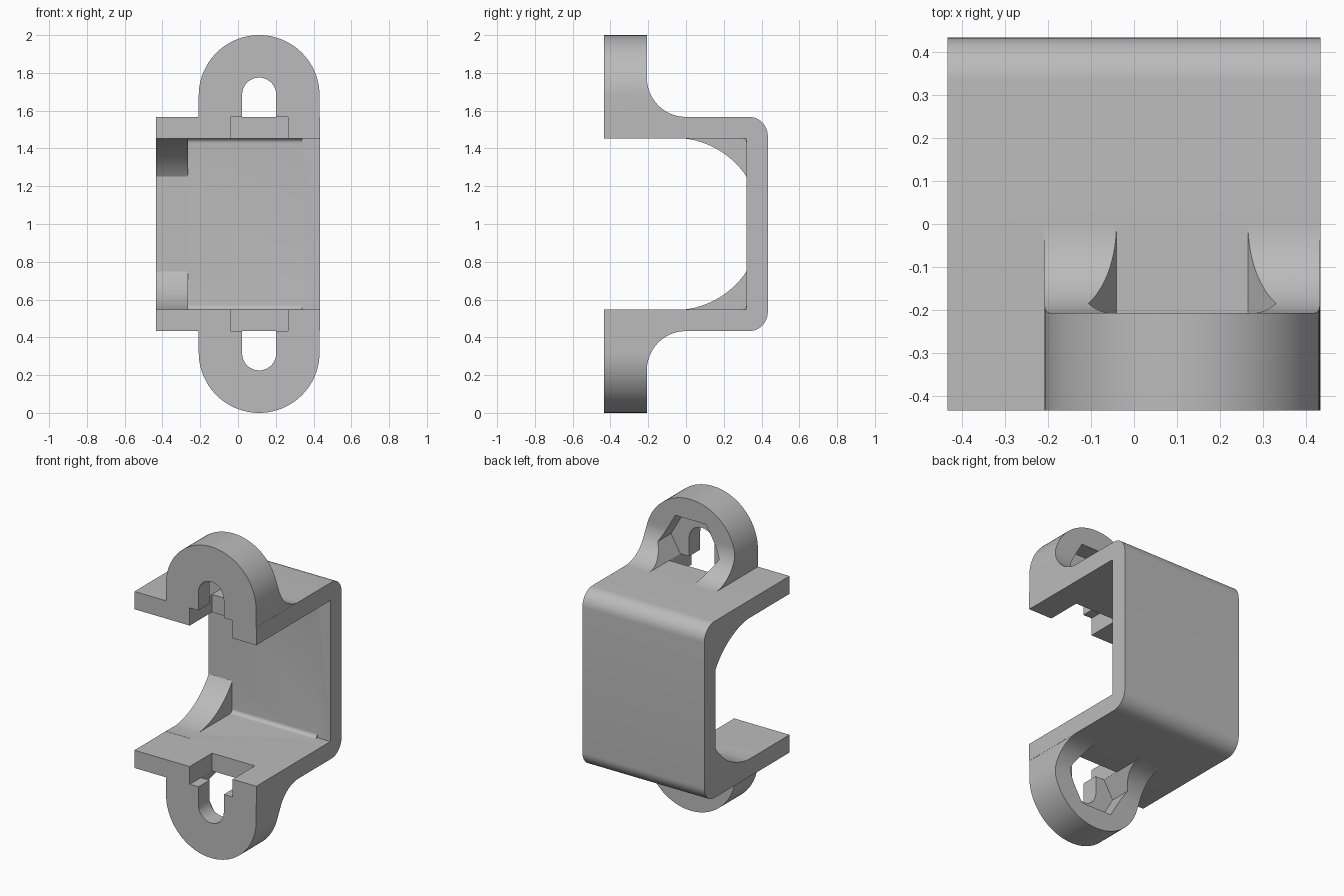
import bpy, bmesh
from math import sin, cos, pi, radians

old = bpy.data.objects.get("Cube")
if old:
    bpy.data.objects.remove(old, do_unlink=True)

HALF = 0.433            # half width and half depth
INNER, OUTER = 0.453, 0.567   # plate faces, measured from mid height
WALL = 0.32             # inner face of the back wall
EAR_X, EAR_R, EAR_H = 0.112, 0.32, 0.68
EAR_BACK = -0.207
MID = 1.0

grey = bpy.data.materials.new("light grey")
grey.use_nodes = True
grey.diffuse_color = (0.5, 0.5, 0.5, 1)
grey.node_tree.nodes["Principled BSDF"].inputs["Base Color"].default_value = (0.5, 0.5, 0.5, 1)


def arc(cx, cy, r, start, end, n=24):
    angles = [radians(start + (end - start) * i / n) for i in range(n + 1)]
    return [(cx + r * cos(a), cy + r * sin(a)) for a in angles]


def prism(name, points, axis, lo, hi, side=1):
    """Extrude a profile (across, height from middle) along x or y."""
    def place(p, d):
        z = MID + side * p[1]
        return (d, p[0], z) if axis == "x" else (p[0], d, z)
    bm = bmesh.new()
    ends = [[bm.verts.new(place(p, d)) for p in points] for d in (lo, hi)]
    bm.faces.new(ends[0])
    bm.faces.new(ends[1][::-1])
    n = len(points)
    for i in range(n):
        j = (i + 1) % n
        bm.faces.new((ends[0][i], ends[0][j], ends[1][j], ends[1][i]))
    bmesh.ops.recalc_face_normals(bm, faces=bm.faces)
    mesh = bpy.data.meshes.new(name)
    bm.to_mesh(mesh)
    bm.free()
    mesh.materials.append(grey)
    obj = bpy.data.objects.new(name, mesh)
    bpy.context.collection.objects.link(obj)
    return obj


def combine(target, other, operation):
    mod = target.modifiers.new(operation, "BOOLEAN")
    mod.operation, mod.solver, mod.object = operation, "EXACT", other
    bpy.context.view_layer.objects.active = target
    bpy.ops.object.modifier_apply(modifier=mod.name)
    bpy.data.objects.remove(other, do_unlink=True)


# C-shaped body with rounded rear corners
r = 0.1
top_corner = arc(HALF - r, OUTER - r, r, 90, 0, 12)
low_corner = [(y, -h) for y, h in reversed(top_corner)]
body = prism("bracket", [(-HALF, INNER), (-HALF, OUTER)] + top_corner + low_corner
             + [(-HALF, -OUTER), (-HALF, -INNER), (WALL, -INNER), (WALL, INNER)],
             "x", -HALF, HALF)

for side in (1, -1):
    # mounting ear: side profile with a sweep into the plate, trimmed to a rounded outline
    sweep = arc(0, OUTER + 0.207, 0.207, 180, 270)
    ear = prism("ear", [(-HALF, 0.5), (-HALF, 1.1), (EAR_BACK, 1.1)] + sweep + [(0, 0.5)],
                "x", -0.3, 0.6, side)
    outline = prism("outline", arc(EAR_X, EAR_H, EAR_R, 0, 180, 48)
                    + [(EAR_X - EAR_R, 0.4), (EAR_X + EAR_R, 0.4)], "y", -0.6, 0.2, side)
    combine(ear, outline, "INTERSECT")

    # screw slot and hexagonal nut pocket
    slot = prism("slot", arc(EAR_X, EAR_H + 0.005, 0.09, 0, 180)
                 + [(EAR_X - 0.09, 0.4), (EAR_X + 0.09, 0.4)], "y", -0.6, 0.2, side)
    combine(ear, slot, "DIFFERENCE")
    pocket = prism("nut_pocket", arc(EAR_X, EAR_H, 0.218, 0, 300, 5), "y", -0.32, 0.2, side)
    combine(ear, pocket, "DIFFERENCE")
    combine(body, ear, "UNION")

    # wide notch in the plate's front edge
    notch = prism("notch", [(-0.04, 0.4), (-0.04, OUTER), (0.265, OUTER), (0.265, 0.4)],
                  "y", -0.6, EAR_BACK, side)
    combine(body, notch, "DIFFERENCE")

    # curved gusset at one end
    curve = arc(-0.06, 0, 0.4555, 97, 33.5, 32)
    gusset = prism("gusset", curve + [(0.36, curve[-1][1]), (0.36, 0.5), (curve[0][0], 0.5)],
                   "x", -HALF, -0.265, side)
    combine(body, gusset, "UNION")

    # small fillet in the inner corner
    f = 0.025
    fillet = prism("corner_fillet", arc(WALL - f, INNER - f, f, 90, 0, 8)
                   + [(WALL + 0.03, INNER - f), (WALL + 0.03, INNER + 0.03), (WALL - f, INNER + 0.03)],
                   "x", -0.3, 0.34, side)
    combine(body, fillet, "UNION")

# smooth shading with crisp edges
bpy.ops.object.select_all(action="DESELECT")
body.select_set(True)
bpy.context.view_layer.objects.active = body
bpy.ops.object.shade_smooth_by_angle(angle=radians(25))
